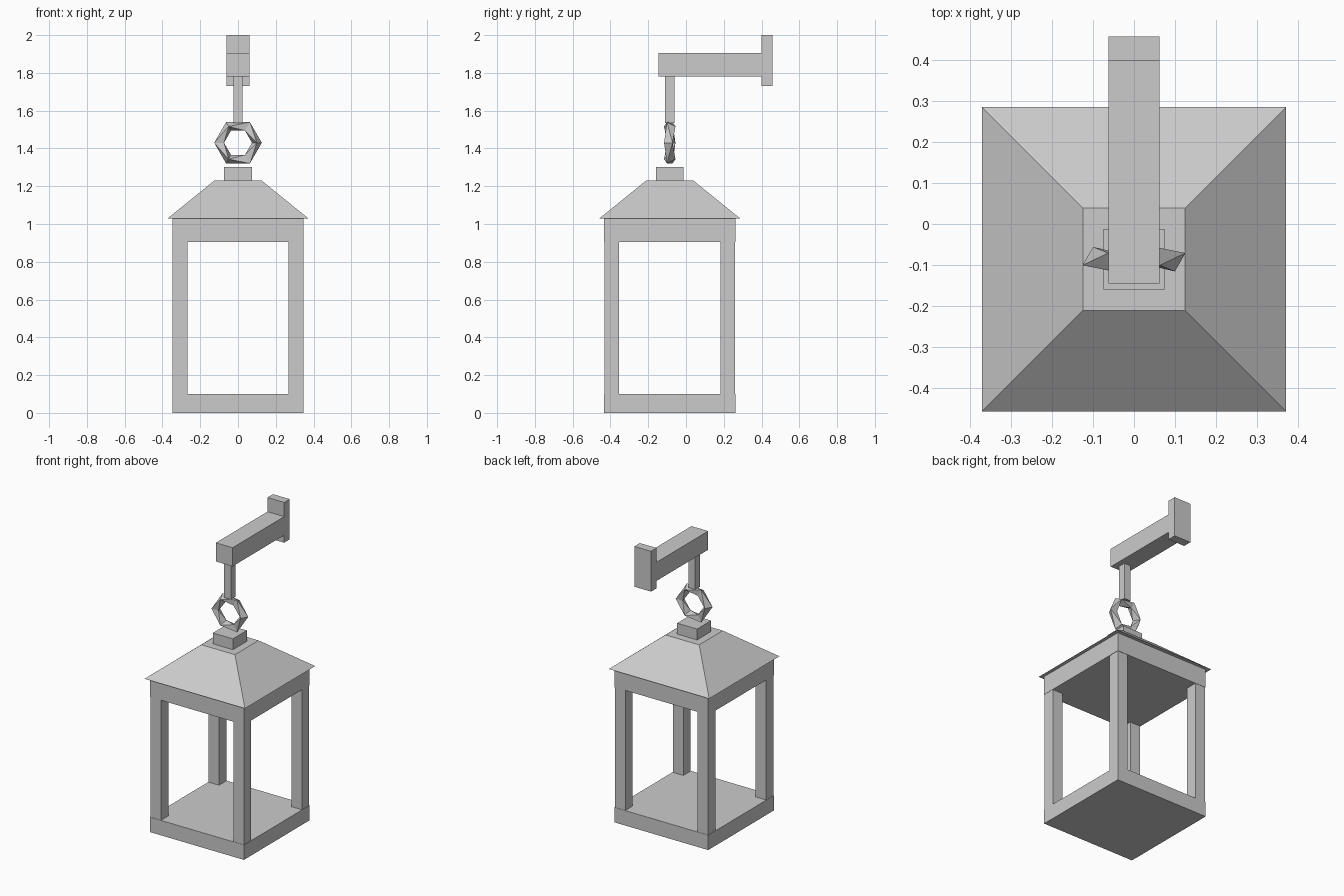
import bpy, bmesh, math

if "Cube" in bpy.data.objects:
    bpy.data.objects.remove(bpy.data.objects["Cube"])

CY = -0.086  # depth of the lantern's vertical axis

metal = bpy.data.materials.new("grey metal")
metal.diffuse_color = (0.6, 0.6, 0.6, 1)
metal.use_nodes = True
metal.node_tree.nodes["Principled BSDF"].inputs["Base Color"].default_value = metal.diffuse_color


def finish(name, bm):
    bmesh.ops.recalc_face_normals(bm, faces=bm.faces)
    mesh = bpy.data.meshes.new(name)
    bm.to_mesh(mesh)
    bm.free()
    mesh.materials.append(metal)
    obj = bpy.data.objects.new(name, mesh)
    bpy.context.collection.objects.link(obj)
    return obj


def box(name, x0, x1, y0, y1, z0, z1, top=1.0):
    """Box between limits; top scales the upper face about its centre."""
    bm = bmesh.new()
    bmesh.ops.create_cube(bm, size=1)
    for v in bm.verts:
        s = top if v.co.z > 0 else 1.0
        v.co = ((x0 + x1) / 2 + v.co.x * (x1 - x0) * s,
                (y0 + y1) / 2 + v.co.y * (y1 - y0) * s,
                (z0 + z1) / 2 + v.co.z * (z1 - z0))
    return finish(name, bm)


def slab(name, half, z0, z1, top=1.0):
    """Square block centred on the lantern axis."""
    return box(name, -half, half, CY - half, CY + half, z0, z1, top)


# Lantern body
slab("base", 0.348, 0.0, 0.10)
slab("upper_frame", 0.348, 0.905, 1.03)
slab("roof", 0.372, 1.03, 1.23, top=0.125 / 0.372)
slab("roof_cap", 0.074, 1.23, 1.303)

# Four corner posts
for sx, side in ((-1, "left"), (1, "right")):
    for sy, end in ((-1, "front"), (1, "back")):
        xs = sorted((sx * 0.268, sx * 0.346))
        ys = sorted((CY + sy * 0.268, CY + sy * 0.346))
        box(f"post_{end}_{side}", *xs, *ys, 0.10, 0.905)

# Hanging ring: six triangular sections, each turned 60 degrees from the last
bm = bmesh.new()
rings = []
for i in range(6):
    a = math.radians(60 * i)
    section = []
    for k in range(3):
        t = math.radians(30 + 60 * i + 120 * k)
        r = 0.1 + 0.03 * math.cos(t)
        section.append(bm.verts.new((r * math.cos(a), CY + 0.03 * math.sin(t),
                                     1.43 + r * math.sin(a))))
    rings.append(section)
for i in range(6):
    p, q = rings[i], rings[(i + 1) % 6]
    # the last section meets the first after one full turn
    for k in range(3):
        n = (k + 1) % 3
        bm.faces.new((p[k], p[n], q[k]))
        bm.faces.new((p[n], q[n], q[k]))
finish("hanging_ring", bm)

# Wall bracket
box("hanger_rod", -0.025, 0.025, CY - 0.025, CY + 0.025, 1.535, 1.78)
box("bracket_arm", -0.062, 0.062, -0.146, 0.40, 1.78, 1.905)
box("wall_plate", -0.062, 0.062, 0.40, 0.458, 1.73, 2.0)
